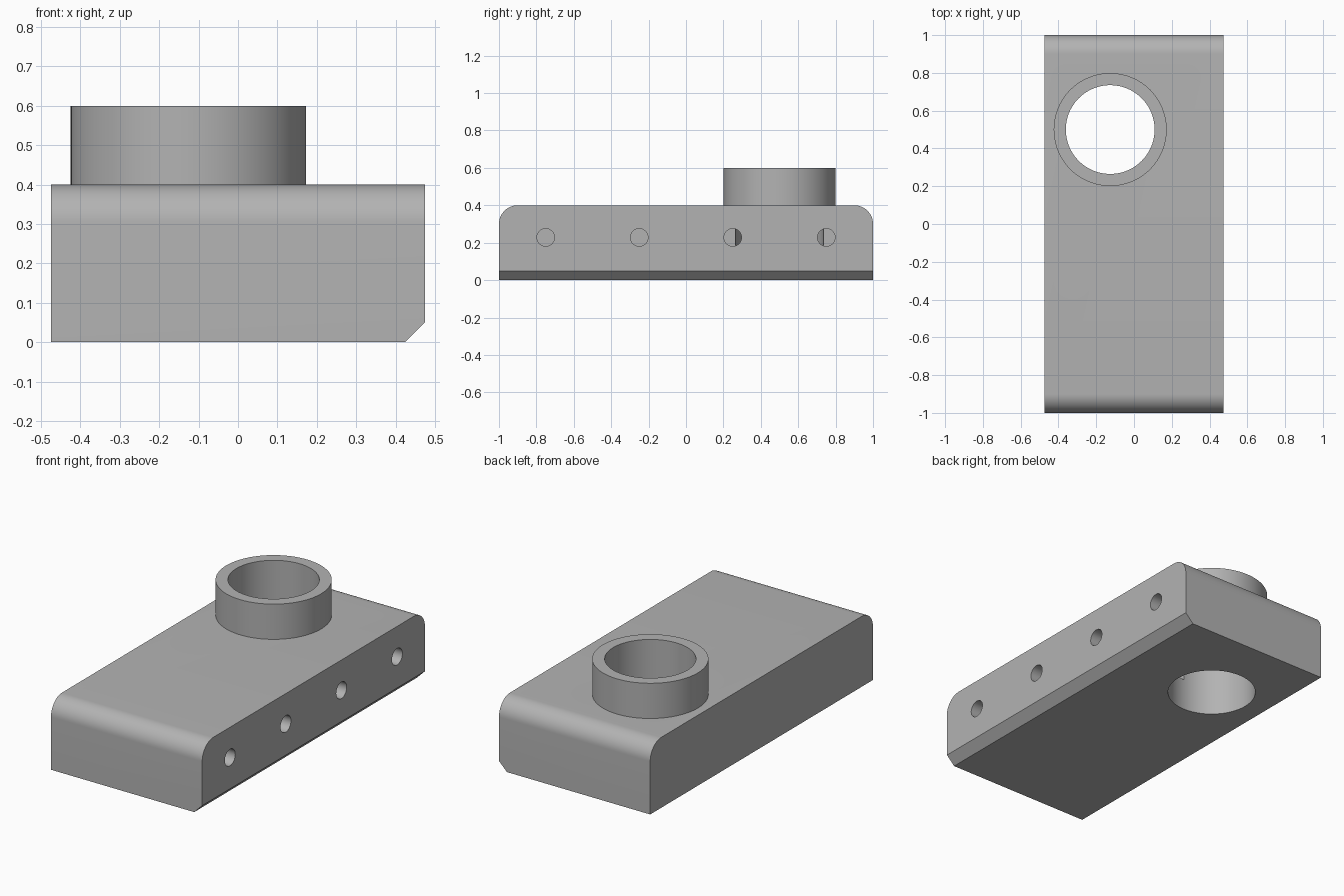
import bpy, bmesh, math
from mathutils import Matrix, Vector

cube = bpy.data.objects.get("Cube")
if cube:
    bpy.data.objects.remove(cube, do_unlink=True)

HALF_WIDTH, HALF_LENGTH, HEIGHT = 0.475, 1.0, 0.4
BORE = Vector((-0.126, 0.5, 0))

grey = bpy.data.materials.new("plain_grey")
grey.use_nodes = True
colour = (0.45, 0.45, 0.45, 1)
grey.diffuse_color = colour
grey.node_tree.nodes["Principled BSDF"].inputs["Base Color"].default_value = colour


def make_object(name, bm):
    mesh = bpy.data.meshes.new(name)
    bm.to_mesh(mesh)
    bm.free()
    mesh.materials.append(grey)
    obj = bpy.data.objects.new(name, mesh)
    bpy.context.collection.objects.link(obj)
    return obj


def cylinder(name, radius, start, end, sides):
    """Capped cylinder running from start to end."""
    axis = end - start
    turn = axis.to_track_quat("Z", "Y").to_matrix().to_4x4()
    bm = bmesh.new()
    bmesh.ops.create_cone(bm, cap_ends=True, segments=sides, radius1=radius,
                          radius2=radius, depth=axis.length,
                          matrix=Matrix.Translation((start + end) / 2) @ turn)
    return make_object(name, bm)


def cut(obj, cutters):
    for cutter in cutters:
        mod = obj.modifiers.new(cutter.name, "BOOLEAN")
        mod.operation, mod.solver, mod.object = "DIFFERENCE", "EXACT", cutter
    bpy.context.view_layer.objects.active = obj
    for mod in list(obj.modifiers):
        bpy.ops.object.modifier_apply(modifier=mod.name)


def bevel_edges(bm, test, size, segments):
    edges = [e for e in bm.edges if all(test(v.co) for v in e.verts)]
    bmesh.ops.bevel(bm, geom=edges, offset=size, segments=segments,
                    profile=0.5, affect="EDGES")


# Block with rounded top ends and one chamfered lower edge
bm = bmesh.new()
bmesh.ops.create_cube(bm, size=2, matrix=Matrix.Translation((0, 0, HEIGHT / 2))
                      @ Matrix.Diagonal((HALF_WIDTH, HALF_LENGTH, HEIGHT / 2, 1)))
for side in (-1, 1):
    bevel_edges(bm, lambda co: co.z > HEIGHT - 0.001
                and co.y * side > HALF_LENGTH - 0.001, 0.1, 14)
bevel_edges(bm, lambda co: co.z < 0.001 and co.x > HALF_WIDTH - 0.001, 0.05, 1)
block = make_object("block", bm)

# Raised collar around the bore
up = Vector((0, 0, 1))
collar = cylinder("collar", 0.299, BORE + up * HEIGHT, BORE + up * 0.6, 96)

# Vertical bore and the row of blind side holes
bore_cutter = cylinder("bore_cutter", 0.235, BORE - up * 0.1, BORE + up * 0.8, 96)
hole_cutters = [
    cylinder("side_hole_cutter", 0.047, Vector((HALF_WIDTH + 0.1, y, 0.228)),
             Vector((-0.13, y, 0.228)), 40)
    for y in (-0.75, -0.25, 0.25, 0.75)]
cut(block, [bore_cutter] + hole_cutters)
cut(collar, [bore_cutter])
for cutter in [bore_cutter] + hole_cutters:
    bpy.data.objects.remove(cutter, do_unlink=True)

# Remove the collar's hidden underside
bm = bmesh.new()
bm.from_mesh(collar.data)
hidden = [f for f in bm.faces if f.normal.z < -0.9]
bmesh.ops.delete(bm, geom=hidden, context="FACES")
bm.to_mesh(collar.data)
bm.free()

# Smooth curved walls, keep crisp edges
bpy.ops.object.select_all(action="DESELECT")
for obj in (block, collar):
    obj.select_set(True)
bpy.context.view_layer.objects.active = block
bpy.ops.object.shade_smooth_by_angle(angle=math.radians(30))
